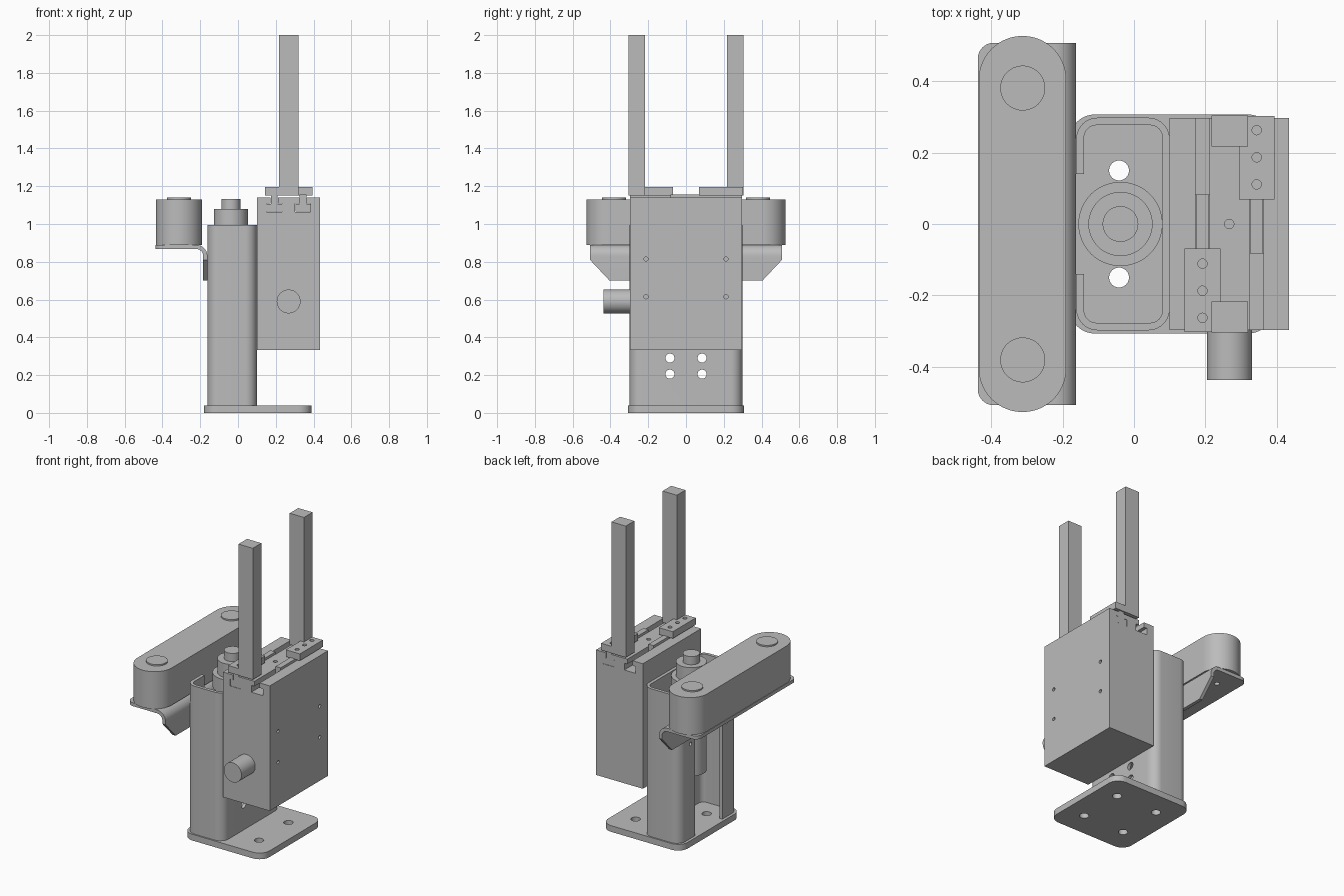
import bpy
import bmesh
import math
from mathutils import Vector

default = bpy.data.objects.get("Cube")
if default:
    bpy.data.objects.remove(default, do_unlink=True)

grey = bpy.data.materials.new("machine_grey")
grey.use_nodes = True
COLOUR = (0.5, 0.5, 0.5, 1)
grey.diffuse_color = COLOUR
grey.node_tree.nodes["Principled BSDF"].inputs["Base Color"].default_value = COLOUR

# Maps a 2D profile point and a height onto the chosen extrusion axis
PLACE = {
    "x": lambda a, b, h: Vector((h, a, b)),
    "y": lambda a, b, h: Vector((a, h, b)),
    "z": lambda a, b, h: Vector((a, b, h)),
}


def prism(name, points, axis, low, high):
    bm = bmesh.new()
    place = PLACE[axis]
    base = bm.faces.new([bm.verts.new(place(a, b, low)) for a, b in points])
    top = bmesh.ops.extrude_face_region(bm, geom=[base])
    verts = [g for g in top["geom"] if isinstance(g, bmesh.types.BMVert)]
    bmesh.ops.translate(bm, verts=verts, vec=place(0, 0, high - low))
    bmesh.ops.recalc_face_normals(bm, faces=bm.faces)
    mesh = bpy.data.meshes.new(name)
    bm.to_mesh(mesh)
    bm.free()
    mesh.materials.append(grey)
    obj = bpy.data.objects.new(name, mesh)
    bpy.context.collection.objects.link(obj)
    return obj


def arc(cx, cy, r, start, end, steps):
    angles = [math.radians(start + (end - start) * i / steps) for i in range(steps + 1)]
    return [(cx + r * math.cos(t), cy + r * math.sin(t)) for t in angles]


def rounded(x0, x1, y0, y1, r, steps=10):
    corners = [(x1 - r, y1 - r), (x0 + r, y1 - r), (x0 + r, y0 + r), (x1 - r, y0 + r)]
    pts = []
    for i, (cx, cy) in enumerate(corners):
        pts += arc(cx, cy, r, 90 * i, 90 * i + 90, steps)
    return pts


def box(name, x, y, z):
    return prism(name, [(x[0], y[0]), (x[1], y[0]), (x[1], y[1]), (x[0], y[1])], "z", *z)


def rod(name, centre, r, axis, low, high, sides=48):
    return prism(name, arc(*centre, r, 0, 360, sides)[:-1], axis, low, high)


def carve(obj, cutters, mode="DIFFERENCE"):
    for cutter in cutters:
        cutter.hide_render = True
        mod = obj.modifiers.new("cut", "BOOLEAN")
        mod.operation = mode
        mod.solver = "EXACT"
        mod.object = cutter
        bpy.context.view_layer.objects.active = obj
        bpy.ops.object.modifier_apply(modifier=mod.name)
        bpy.data.objects.remove(cutter, do_unlink=True)


def drill(obj, spots, r, axis, low, high):
    carve(obj, [rod("drill", s, r, axis, low, high, 24) for s in spots])


def smooth(obj):
    bpy.ops.object.select_all(action="DESELECT")
    obj.select_set(True)
    bpy.context.view_layer.objects.active = obj
    bpy.ops.object.shade_smooth_by_angle(angle=math.radians(30))


# Base plate with four bolt holes
plate = prism("base_plate", rounded(-0.18, 0.39, -0.307, 0.307, 0.07), "z", 0, 0.04)
drill(plate, [(x, y) for x in (-0.042, 0.255) for y in (-0.15, 0.15)], 0.028, "z", -0.1, 0.1)

# Upright channel, open toward the sensor bar
column = prism("column", rounded(-0.162, 0.1, -0.298, 0.298, 0.06), "z", 0.04, 0.995)
carve(column, [
    prism("hollow", rounded(-0.14, 0.08, -0.277, 0.277, 0.035), "z", -0.1, 1.2),
    box("slot", (-0.3, -0.1), (-0.14, 0.14), (-0.1, 1.2)),
])
drill(column, [(y, z) for y in (-0.085, 0.085) for z in (0.205, 0.29)], 0.024, "x", 0.05, 0.15)
drill(column, [(-0.185, 0.65), (0.185, 0.65)], 0.012, "x", -0.2, -0.1)

# Motor standing inside the channel
AXIS = (-0.038, 0)
rod("motor_body", AXIS, 0.09, "z", 0.38, 1.08)
rod("motor_collar", AXIS, 0.118, "z", 0.9, 0.99)
rod("motor_shaft", AXIS, 0.05, "z", 1.08, 1.133)


# T-shaped rail section shared by the slots and the sliding keys
def tee(name, cx, y, top, gap=0):
    wide, neck = 0.041 - gap, 0.019 - gap
    low, step = 1.064 + gap, 1.108 - gap
    half = [(wide, low), (wide, step), (neck, step), (neck, top)]
    pts = [(cx + a, b) for a, b in half] + [(cx - a, b) for a, b in reversed(half)]
    return prism(name, pts, "y", *y)


# Gripper body with slots, top hole and side mounting holes
RAILS = (0.192, 0.344)
body = box("gripper_body", (0.1, 0.435), (-0.297, 0.297), (0.333, 1.14))
carve(body, [tee("slot", cx, (-0.4, 0.4), 1.2) for cx in RAILS])
drill(body, [(0.267, 0)], 0.013, "z", 1.08, 1.2)
drill(body, [(y, z) for y in (-0.212, 0.212) for z in (0.615, 0.815)], 0.011, "x", 0.39, 0.5)

# Two opposed jaws: sliding key, carriage and tall finger
for side, cx, label in ((-1, RAILS[0], "front"), (1, RAILS[1], "back")):
    span = lambda a, b: tuple(sorted((side * a, side * b)))
    tee(label + "_key", cx, span(-0.082, 0.296), 1.155, 0.001)
    jaw = box(label + "_carriage", (cx - 0.05, cx + 0.05), span(0.068, 0.303), (1.152, 1.196))
    drill(jaw, [(cx, side * y) for y in (0.111, 0.187, 0.263)], 0.013, "z", 1.16, 1.3)
    box(label + "_finger", (0.217, 0.319), span(0.217, 0.3045), (1.152, 2))

# Drive knob on the front of the gripper
rod("drive_cylinder", (0.268, 0.59), 0.063, "y", -0.437, -0.29)

# Bent bracket with tapered flange
outer = arc(-0.222, 0.83, 0.06, 0, 90, 10)
inner = arc(-0.222, 0.83, 0.038, 90, 0, 10)
profile = [(-0.162, 0.7)] + outer + [(-0.438, 0.89), (-0.438, 0.868)] + inner + [(-0.184, 0.7)]
bracket = prism("sensor_bracket", profile, "y", -0.508, 0.508)
taper = [(-0.395, 0.69), (0.395, 0.69), (0.508, 0.81), (0.508, 1), (-0.508, 1), (-0.508, 0.81)]
carve(bracket, [
    prism("taper", taper, "x", -0.6, 0.1),
    prism("corners", rounded(-0.438, 0.1, -0.508, 0.508, 0.045), "z", 0.5, 1.1),
], "INTERSECT")
drill(bracket, [(-0.312, -0.382), (-0.312, 0.382)], 0.016, "z", 0.8, 0.95)

# Sensor bar with round end caps
prism("sensor_bar", rounded(-0.435, -0.19, -0.527, 0.527, 0.122, 16), "z", 0.89, 1.13)
for y, label in ((-0.381, "front"), (0.381, "back")):
    rod(label + "_sensor_cap", (-0.312, y), 0.063, "z", 1.12, 1.139)

for obj in bpy.context.collection.objects:
    if obj.type == "MESH" and obj.data.materials and obj.data.materials[0] == grey:
        smooth(obj)
